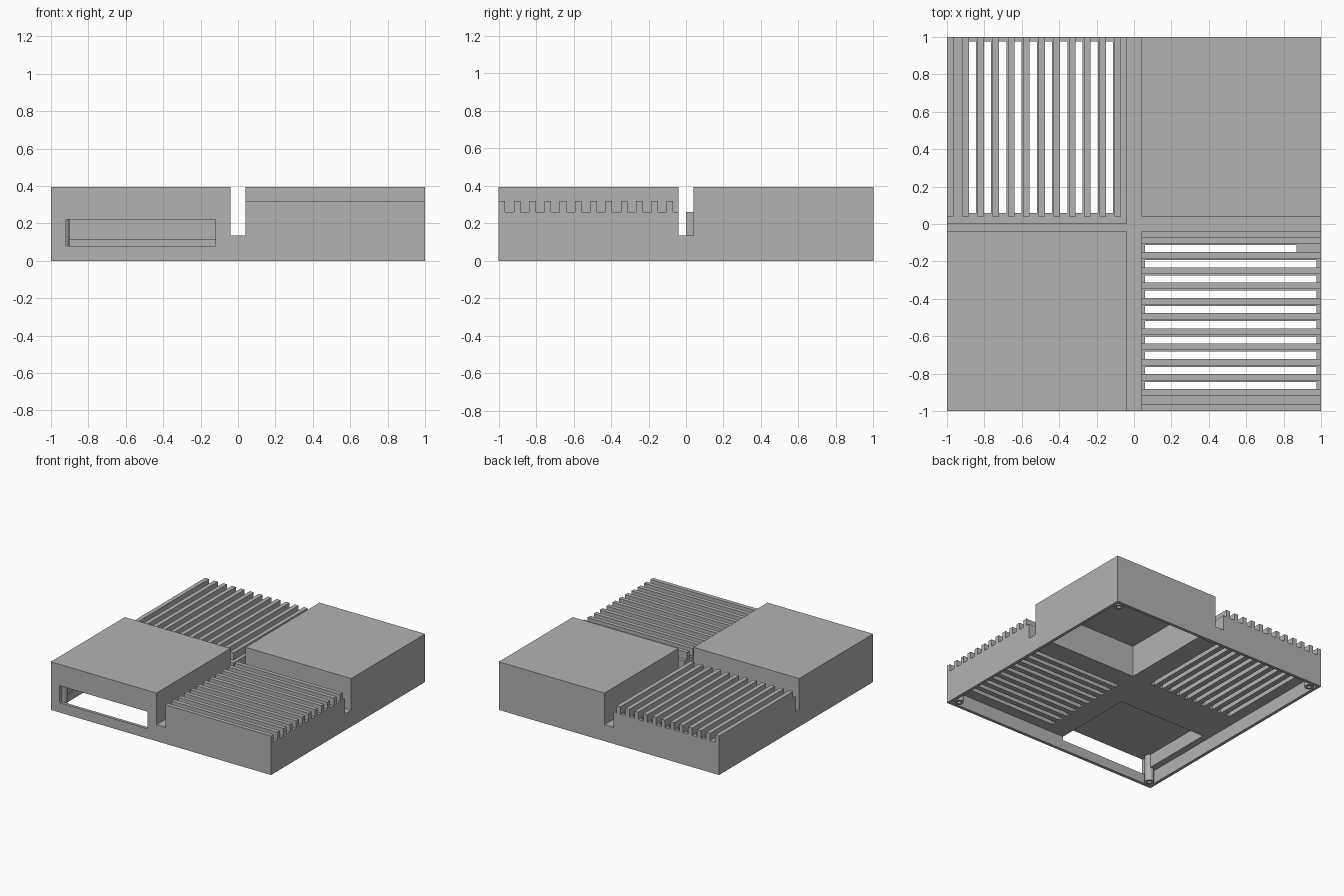
import bpy, bmesh, math
from mathutils import Matrix, Vector

cube = bpy.data.objects.get("Cube")
if cube:
    bpy.data.objects.remove(cube, do_unlink=True)

grey = bpy.data.materials.new("matte_grey")
grey.use_nodes = True
grey.diffuse_color = (0.45, 0.45, 0.45, 1)
grey.node_tree.nodes["Principled BSDF"].inputs["Base Color"].default_value = (0.45, 0.45, 0.45, 1)


def add_object(name, bm):
    mesh = bpy.data.meshes.new(name)
    bm.to_mesh(mesh)
    bm.free()
    mesh.materials.append(grey)
    obj = bpy.data.objects.new(name, mesh)
    bpy.context.collection.objects.link(obj)
    return obj


def box(name, xs, ys, zs):
    lo, hi = (Vector(p) for p in zip(xs, ys, zs))
    bm = bmesh.new()
    bmesh.ops.create_cube(bm, size=1, matrix=Matrix.Translation((lo + hi) / 2)
                          @ Matrix.Diagonal((*(hi - lo), 1)))
    return add_object(name, bm)


def cut(xs, ys, zs):
    """Subtract a box from the housing."""
    cutter = box("cutter", xs, ys, zs)
    cutter.hide_render = True
    mod = housing.modifiers.new("cut", "BOOLEAN")
    mod.operation = "DIFFERENCE"
    mod.solver = "EXACT"
    mod.object = cutter
    bpy.context.view_layer.objects.active = housing
    bpy.ops.object.modifier_apply(modifier=mod.name)
    bpy.data.objects.remove(cutter, do_unlink=True)


OUT, SKY = 1.1, 0.5                       # cutters overshoot the block
GROOVE, FLOOR, UNDER = 0.04, 0.135, 0.11  # cross grooves and base plate
DECK, FIN_TOP, ROOF = 0.26, 0.32, 0.395
PITCH, FIN, SLOT = 0.0815, 0.035, 0.038
WALL, INNER = 0.975, 0.06

housing = box("housing", (-1, 1), (-1, 1), (0, ROOF))

# Grooves forming a cross; the back finned deck overhangs half of its groove
cut((-GROOVE, GROOVE), (-OUT, OUT), (FLOOR, SKY))
cut((0, OUT), (-GROOVE, GROOVE), (FLOOR, SKY))
cut((-OUT, 0), (-GROOVE, 0), (FLOOR, SKY))
cut((-OUT, 0), (-0.02, GROOVE), (DECK, SKY))

# Finned quarters: lower the tops, then cut the gaps between fins
cut((0, OUT), (-OUT, 0), (FIN_TOP, SKY))
cut((-OUT, 0), (0, OUT), (FIN_TOP, SKY))
for k in range(12):
    start = -1 + PITCH * k + FIN
    end = start + PITCH - FIN if k < 11 else 0
    cut((0, OUT), (start, end), (DECK, SKY))
    cut((start, end), (0, OUT), (DECK, SKY))

# Hollow underside and the pocket inside the back tall block
cut((-WALL, WALL), (-WALL, WALL), (-0.1, UNDER))
cut((INNER, WALL), (INNER, WALL), (0.05, 0.37))

# Vent slots through the decks
for k in range(1, 11):
    start = -1 + PITCH * k + FIN
    far = 0.87 if k == 10 else WALL
    cut((INNER, far), (start, start + SLOT), (0.1, 0.3))
    cut((start, start + SLOT), (INNER, WALL), (0.1, 0.3))

# Front opening running back under the tall block
cut((-0.92, -0.12), (-OUT, -0.29), (0.08, 0.22))


def post(name, x, y, height):
    """Hollow screw post standing in a corner."""
    bm = bmesh.new()
    ring = [bm.verts.new(p) for p in
            ((0.016, 0, 0), (0.035, 0, 0), (0.035, 0, height), (0.016, 0, height))]
    edges = [bm.edges.new((ring[i], ring[(i + 1) % 4])) for i in range(4)]
    bmesh.ops.spin(bm, geom=ring + edges, cent=(0, 0, 0), axis=(0, 0, 1),
                   angle=math.tau, steps=24)
    bmesh.ops.remove_doubles(bm, verts=bm.verts, dist=0.0005)
    bmesh.ops.recalc_face_normals(bm, faces=bm.faces)
    obj = add_object(name, bm)
    obj.location = (x, y, 0)
    bpy.ops.object.select_all(action="DESELECT")
    obj.select_set(True)
    bpy.context.view_layer.objects.active = obj
    bpy.ops.object.shade_smooth_by_angle()


post("post_front_right", -0.935, -0.935, 0.22)
post("post_front_left", 0.935, -0.935, UNDER)
post("post_back_right", -0.935, 0.935, UNDER)
post("post_back_left", 0.935, 0.935, 0.37)
